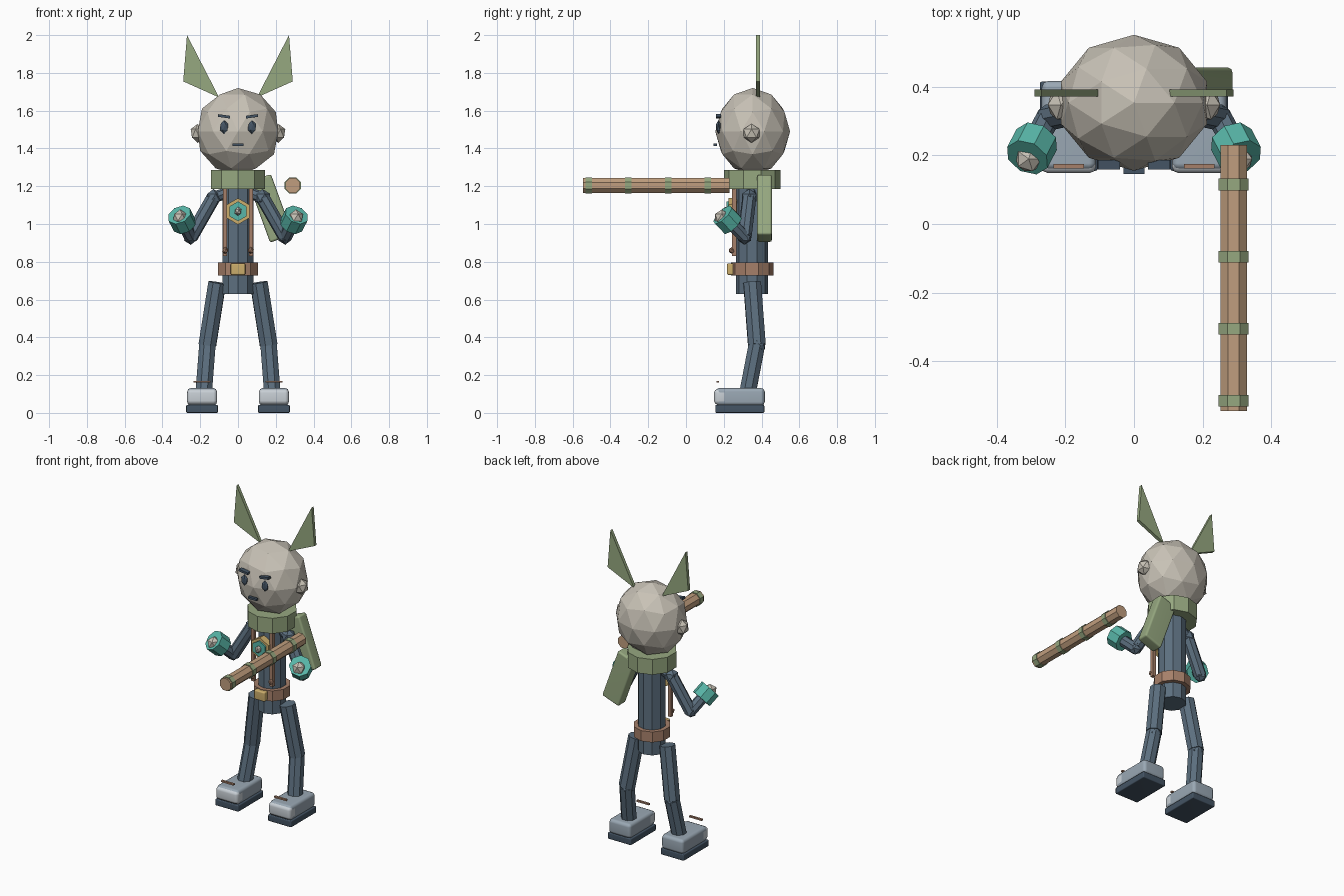
import bpy, bmesh, math
from mathutils import Vector, Matrix

if "Cube" in bpy.data.objects:
    bpy.data.objects.remove(bpy.data.objects["Cube"])


def srgb(r, g, b):
    def lin(c):
        c /= 255
        return c / 12.92 if c <= 0.04045 else ((c + 0.055) / 1.055) ** 2.4
    return (lin(r), lin(g), lin(b), 1)


MATS = {}
for mat_name, rgb in {
    "pale_stone": (200, 194, 182), "slate_blue": (92, 111, 127), "sage_green": (150, 168, 128),
    "teal": (88, 182, 168), "wood": (192, 158, 126), "leather": (166, 128, 106),
    "gold": (204, 174, 108), "dark_blue": (68, 84, 100), "shoe_grey": (154, 168, 180),
    "light_grey": (200, 207, 213),
}.items():
    MATS[mat_name] = bpy.data.materials.new(mat_name)
    MATS[mat_name].diffuse_color = srgb(*rgb)


def finish(name, bm, mat):
    bmesh.ops.recalc_face_normals(bm, faces=bm.faces)
    me = bpy.data.meshes.new(name)
    bm.to_mesh(me)
    bm.free()
    me.materials.append(MATS[mat])
    ob = bpy.data.objects.new(name, me)
    bpy.context.collection.objects.link(ob)
    return ob


def tube(name, a, b, r, mat, sides=8, r2=None, spin=0.0):
    """Prism running from point a to point b."""
    a, b = Vector(a), Vector(b)
    d = b - a
    m = (Matrix.Translation((a + b) / 2) @ d.to_track_quat('Z', 'Y').to_matrix().to_4x4()
         @ Matrix.Rotation(spin, 4, 'Z'))
    bm = bmesh.new()
    bmesh.ops.create_cone(bm, cap_ends=True, segments=sides, radius1=r,
                          radius2=r if r2 is None else r2, depth=d.length, matrix=m)
    return finish(name, bm, mat)


def column(name, z0, z1, r, mat, y=0.35):
    """Upright ten-sided ring with a vertex at front and back."""
    return tube(name, (0, y, z0), (0, y, z1), r, mat, 10, spin=math.pi / 2
                if abs(math.sin(math.pi / 2)) < 0 else 0)


def ball(name, c, size, mat, sub=1):
    bm = bmesh.new()
    bmesh.ops.create_icosphere(bm, subdivisions=sub, radius=1,
                               matrix=Matrix.Translation(c) @ Matrix.Diagonal((*size, 1)))
    return finish(name, bm, mat)


def box(name, c, size, mat, tilt=0.0, bevel=0.0):
    bm = bmesh.new()
    bmesh.ops.create_cube(bm, size=1, matrix=Matrix.Translation(c)
                          @ Matrix.Rotation(tilt, 4, 'Y') @ Matrix.Diagonal((*size, 1)))
    ob = finish(name, bm, mat)
    if bevel:
        mod = ob.modifiers.new("bevel", 'BEVEL')
        mod.width, mod.segments = bevel, 2
        for p in ob.data.polygons:
            p.use_smooth = True
        mod2 = ob.modifiers.new("normals", 'WEIGHTED_NORMAL')
        mod2.keep_sharp = True
    return ob


# Head and face
ball("head", (0, 0.353, 1.49), (0.224, 0.198, 0.23), "pale_stone", 2)
box("mouth", (0, 0.155, 1.42), (0.06, 0.018, 0.013), "dark_blue")

# Torso, scarf and belt
column("torso", 0.63, 1.2, 0.085, "slate_blue")
column("scarf", 1.185, 1.285, 0.15, "sage_green")
column("belt", 0.727, 0.795, 0.112, "leather")
box("buckle", (0, 0.235, 0.761), (0.078, 0.036, 0.062), "gold", bevel=0.008)
box("scarf_tail", (0.172, 0.416, 1.083), (0.128, 0.078, 0.34), "sage_green",
    tilt=-math.radians(20), bevel=0.012)

# Chest pendant
P = 1.067
tube("pendant_rim", (0, 0.27, P), (0, 0.225, P), 0.07, "gold", 6)
tube("pendant_face", (0, 0.24, P), (0, 0.215, P), 0.052, "teal", 6)
ball("pendant_gem", (0, 0.21, P), (0.02, 0.025, 0.024), "pale_stone")

for side, s in (("left", 1), ("right", -1)):
    # Tall pointed ears cut from thin plates
    bm = bmesh.new()
    outline = [(0.27, 2.0), (0.29, 1.755), (0.1, 1.67)]
    face = bm.faces.new([bm.verts.new((s * x, 0.371, z)) for x, z in outline])
    ext = bmesh.ops.extrude_face_region(bm, geom=[face])
    bmesh.ops.translate(bm, vec=(0, 0.021, 0),
                        verts=[v for v in ext["geom"] if isinstance(v, bmesh.types.BMVert)])
    finish(side + "_tall_ear", bm, "sage_green")

    # Side ears, eyes and brows
    ball(side + "_ear", (s * 0.213, 0.347, 1.48), (s * 0.042, 0.05, 0.05), "pale_stone")
    ball(side + "_eye", (s * 0.074, 0.172, 1.513), (0.025, 0.014, 0.037), "dark_blue")
    box(side + "_brow", (s * 0.074, 0.172, 1.57), (0.064, 0.028, 0.014), "dark_blue",
        tilt=-s * 0.14)

    # Chest straps with knobs
    box(side + "_strap", (s * 0.068, 0.256, 1.01), (0.022, 0.024, 0.36), "leather")
    ball(side + "_strap_knob", (s * 0.068, 0.243, 0.86), (0.018, 0.018, 0.018), "leather")

    # Arm
    shoulder = Vector((s * 0.13, 0.335, 1.14))
    elbow = Vector((s * 0.25, 0.31, 0.93))
    hand = Vector((s * 0.297, 0.22, 1.022))
    chest = Vector((s * 0.06, 0.345, 1.165))
    ball(side + "_shoulder", shoulder, (0.045, 0.045, 0.045), "slate_blue")
    tube(side + "_collar", chest, shoulder, 0.03, "slate_blue")
    tube(side + "_upper_arm", shoulder, elbow, 0.038, "slate_blue")
    ball(side + "_elbow", elbow, (0.04, 0.04, 0.04), "slate_blue")
    tube(side + "_forearm", elbow, hand, 0.035, "slate_blue")
    axis = (hand - elbow).normalized()
    tube(side + "_cuff", hand - axis * 0.04, hand + axis * 0.04, 0.066, "teal", 8)
    ball(side + "_hand", hand + axis * 0.028 + Vector((0, -0.012, -0.006)),
         (0.042, 0.042, 0.042), "pale_stone")

    # Leg
    hip, knee, ankle = ((s * 0.11, 0.35, 0.69), (s * 0.162, 0.375, 0.36),
                        (s * 0.182, 0.325, 0.1))
    tube(side + "_thigh", hip, knee, 0.05, "slate_blue")
    ball(side + "_knee", knee, (0.05, 0.05, 0.05), "slate_blue")
    tube(side + "_shin", knee, ankle, 0.047, "slate_blue")

    # Shoe
    box(side + "_sole", (s * 0.19, 0.285, 0.021), (0.168, 0.26, 0.042), "dark_blue",
        bevel=0.006)
    box(side + "_shoe", (s * 0.19, 0.287, 0.085), (0.158, 0.26, 0.094), "shoe_grey",
        bevel=0.02)
    box(side + "_toe_cap", (s * 0.19, 0.185, 0.085), (0.16, 0.074, 0.082), "light_grey",
        bevel=0.02)
    box(side + "_lace", (s * 0.19, 0.168, 0.165), (0.09, 0.014, 0.01), "leather")

# Staff with four bands
tube("staff", (0.29, -0.545, 1.204), (0.29, 0.23, 1.204), 0.042, "wood", 8, spin=math.pi / 8)
for i in range(4):
    y = -0.515 + 0.21 * i
    tube("staff_band_%d" % (i + 1), (0.29, y - 0.017, 1.204), (0.29, y + 0.017, 1.204),
         0.047, "sage_green", 8, spin=math.pi / 8)

for m in bpy.data.materials:
    if m.users and not m.is_grease_pencil:
        m.use_nodes = True
        m.node_tree.nodes["Principled BSDF"].inputs["Base Color"].default_value = m.diffuse_color
